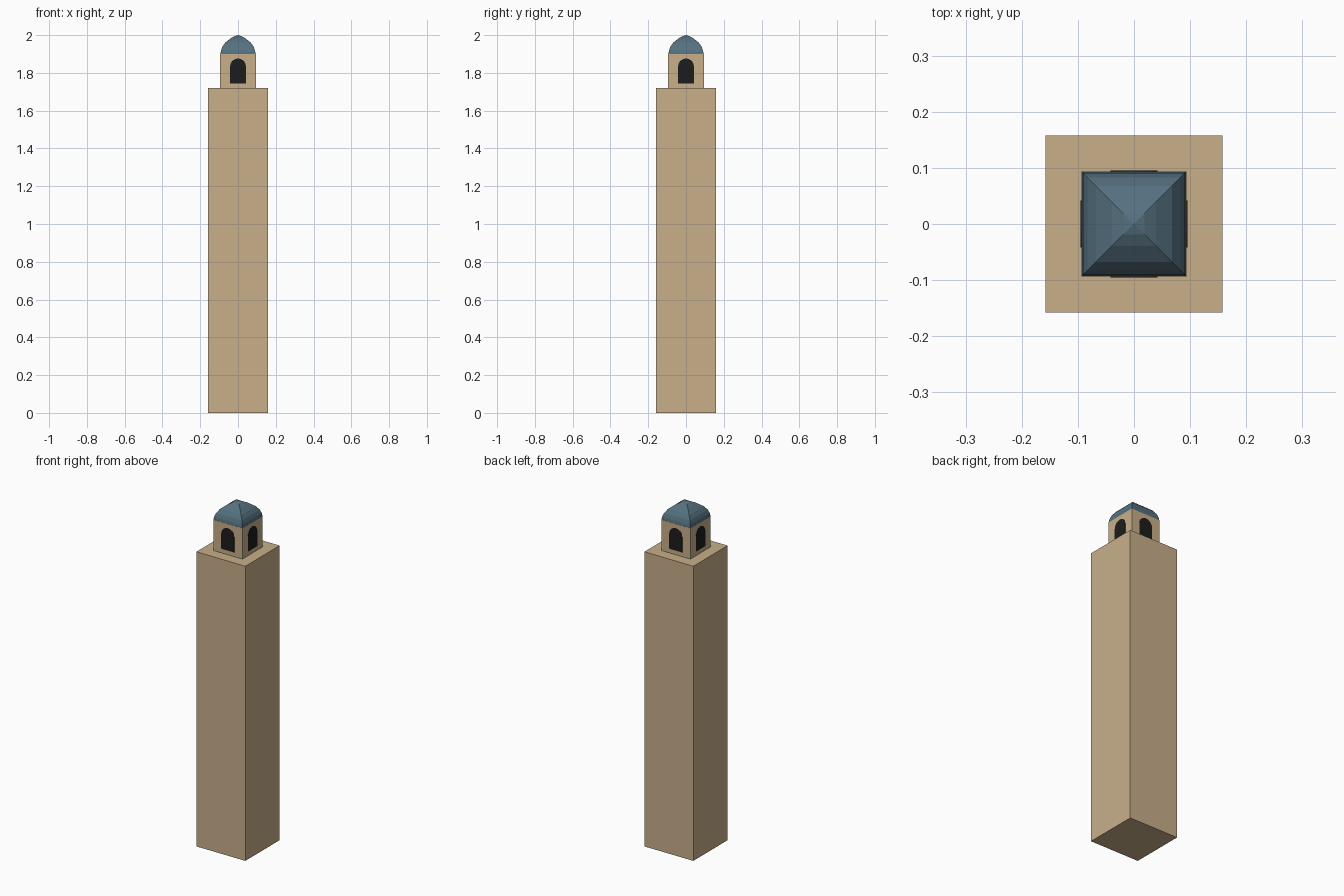
import bpy, bmesh, math
from mathutils import Matrix

if "Cube" in bpy.data.objects:
    bpy.data.objects.remove(bpy.data.objects["Cube"])


def material(name, color):
    m = bpy.data.materials.new(name)
    m.diffuse_color = (*color, 1)
    m.use_nodes = True
    m.node_tree.nodes["Principled BSDF"].inputs["Base Color"].default_value = m.diffuse_color
    return m


stone = material("sandstone", (0.578, 0.429, 0.254))
slate = material("slate_blue", (0.092, 0.165, 0.216))
dark = material("dark_opening", (0.012, 0.012, 0.012))


def finish(name, bm, mat):
    bmesh.ops.recalc_face_normals(bm, faces=bm.faces)
    me = bpy.data.meshes.new(name)
    bm.to_mesh(me)
    bm.free()
    me.materials.append(mat)
    ob = bpy.data.objects.new(name, me)
    bpy.context.collection.objects.link(ob)
    return ob


def square_loft(name, rings, mat):
    """Stack square rings given as (half width, height); zero width is a tip."""
    bm = bmesh.new()
    loops = []
    for h, z in rings:
        if h == 0:
            loops.append([bm.verts.new((0, 0, z))] * 4)
        else:
            loops.append([bm.verts.new((sx * h, sy * h, z))
                          for sx, sy in ((-1, -1), (1, -1), (1, 1), (-1, 1))])
    for a, b in zip(loops, loops[1:]):
        for i in range(4):
            j = (i + 1) % 4
            quad = [a[i], a[j], b[j], b[i]]
            bm.faces.new(quad[:3] if b[i] == b[j] else quad)
    bm.faces.new(loops[0][::-1])
    if rings[-1][0] > 0:
        bm.faces.new(loops[-1])
    return finish(name, bm, mat)


# Square shaft and the smaller lantern storey
square_loft("tower_shaft", [(0.158, 0), (0.158, 1.72)], stone)
square_loft("lantern_room", [(0.094, 1.72), (0.094, 1.90)], stone)

# Four-sided curved roof with a pointed top
square_loft("dome_roof", [(0.093, 1.90), (0.0905, 1.917), (0.083, 1.938),
                          (0.068, 1.960), (0.039, 1.983), (0.019, 1.994),
                          (0, 2.0)], slate)

# Arched openings, one thin plate on each lantern side
W, BOTTOM, SPRING, RISE = 0.042, 1.745, 1.833, 0.043
outline = [(-W, BOTTOM), (W, BOTTOM)]
outline += [(W * math.cos(math.pi * i / 10), SPRING + RISE * math.sin(math.pi * i / 10))
            for i in range(11)]
for k, side in enumerate(("front", "right", "back", "left")):
    bm = bmesh.new()
    face = bm.faces.new([bm.verts.new((x, -0.0955, z)) for x, z in outline])
    ext = bmesh.ops.extrude_face_region(bm, geom=[face], use_keep_orig=True)
    for v in ext["geom"]:
        if isinstance(v, bmesh.types.BMVert):
            v.co.y += 0.004
    bm.transform(Matrix.Rotation(k * math.pi / 2, 4, "Z"))
    finish(side + "_arched_opening", bm, dark)
